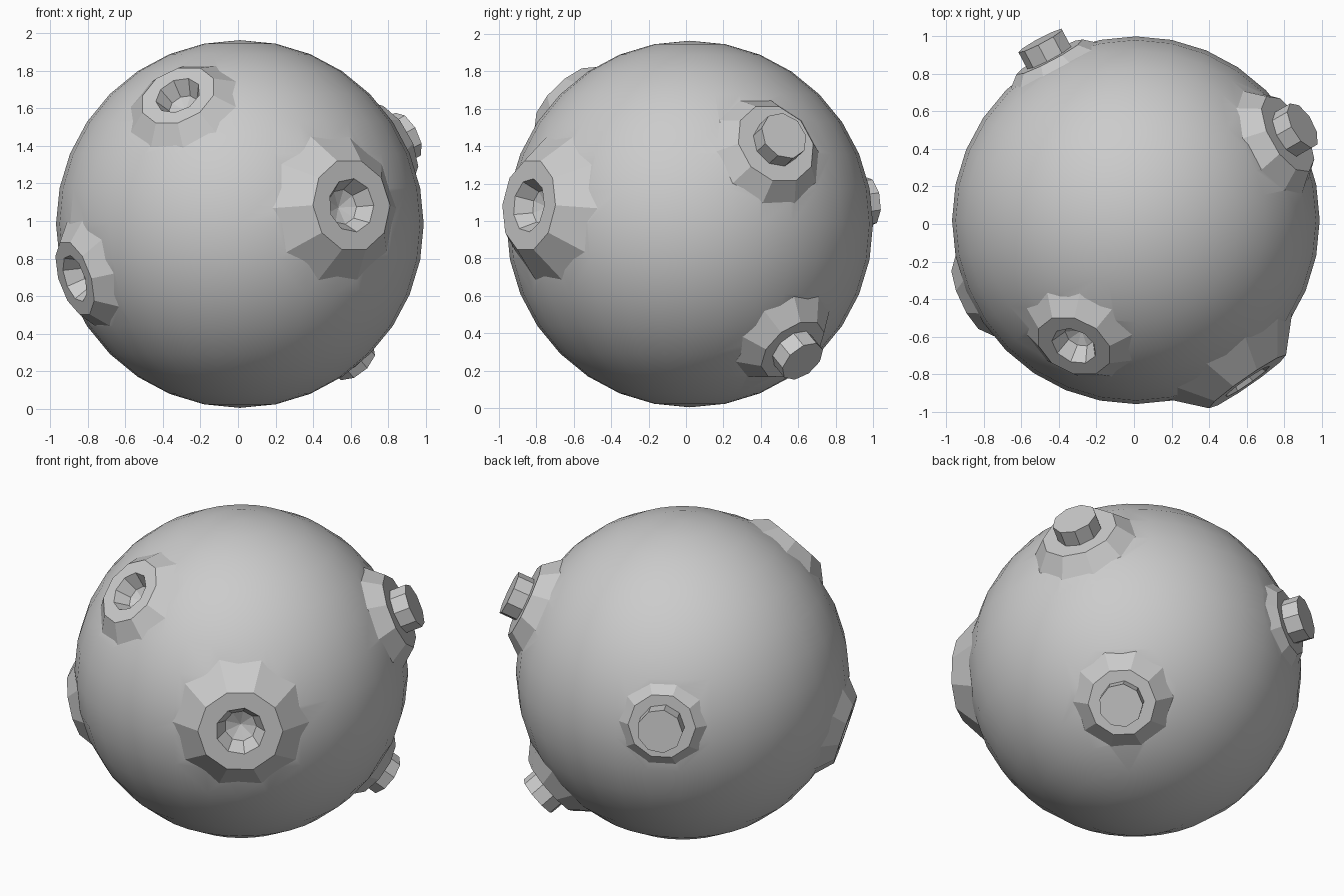
import bpy, bmesh, math
from mathutils import Vector

if "Cube" in bpy.data.objects:
    bpy.data.objects.remove(bpy.data.objects["Cube"])

CENTRE = Vector((0.01, 0.02, 0.984))
R = 0.98


def lathe(name, axis, profile, sides=10):
    """Closed faceted solid turned about an axis from the globe centre; profile = (radius, distance)."""
    bm = bmesh.new()
    rings = []
    for r, h in profile:
        if r == 0:
            rings.append([bm.verts.new((0, 0, h))])
        else:
            rings.append([bm.verts.new((r * math.cos(i * math.tau / sides),
                                        r * math.sin(i * math.tau / sides), h))
                          for i in range(sides)])
    for a, b in zip(rings, rings[1:]):
        for i in range(sides):
            j = (i + 1) % sides
            if len(a) == 1:
                bm.faces.new((a[0], b[j], b[i]))
            elif len(b) == 1:
                bm.faces.new((a[i], a[j], b[0]))
            else:
                bm.faces.new((a[i], a[j], b[j], b[i]))
    bmesh.ops.recalc_face_normals(bm, faces=bm.faces)
    mesh = bpy.data.meshes.new(name)
    bm.to_mesh(mesh)
    bm.free()
    ob = bpy.data.objects.new(name, mesh)
    bpy.context.collection.objects.link(ob)
    ob.location = CENTRE
    ob.rotation_euler = axis.to_track_quat('Z', 'Y').to_euler()
    return ob


def boolean(target, tool, operation):
    mod = target.modifiers.new(tool.name, 'BOOLEAN')
    mod.operation = operation
    mod.solver = 'EXACT'
    mod.object = tool
    bpy.context.view_layer.objects.active = target
    bpy.ops.object.modifier_apply(modifier=mod.name)
    bpy.data.objects.remove(tool, do_unlink=True)


# Smooth globe
bpy.ops.mesh.primitive_uv_sphere_add(segments=32, ring_count=16, radius=R, location=CENTRE)
globe = bpy.context.object
globe.name = "cratered_globe"
bpy.ops.object.shade_smooth()

# Craters: rim centre relative to globe centre, rim radius, flank base radius, hole radius
craters = [
    ((0.595, -0.86, 0.10), 0.25, 0.39, 0.145),
    ((-0.33, -0.67, 0.685), 0.21, 0.30, 0.125),
    ((-0.88, -0.41, -0.29), 0.21, 0.30, 0.13),
    ((0.81, 0.46, 0.43), 0.23, 0.31, 0.135),
    ((0.56, 0.55, -0.67), 0.20, 0.29, 0.13),
    ((-0.46, 0.87, 0.11), 0.20, 0.25, 0.135),
]
for n, (pos, rim, base, hole) in enumerate(craters):
    axis = Vector(pos)
    top = axis.length
    foot = math.sqrt(R * R - base * base)
    # raised mound, its flank continued a little below the surface
    out_r, out_h = rim + 1.4 * (base - rim), top + 1.4 * (foot - top)
    mound = lathe(f"mound_{n}", axis, [(0, 0.6), (out_r, out_h), (rim, top), (0, top)])
    boolean(globe, mound, 'UNION')
    # faceted bowl
    bowl = lathe(f"bowl_{n}", axis, [(0, top - 0.125), (hole * 0.65, top - 0.09),
                                     (hole, top), (hole, top + 0.1), (0, top + 0.1)], 9)
    boolean(globe, bowl, 'DIFFERENCE')
